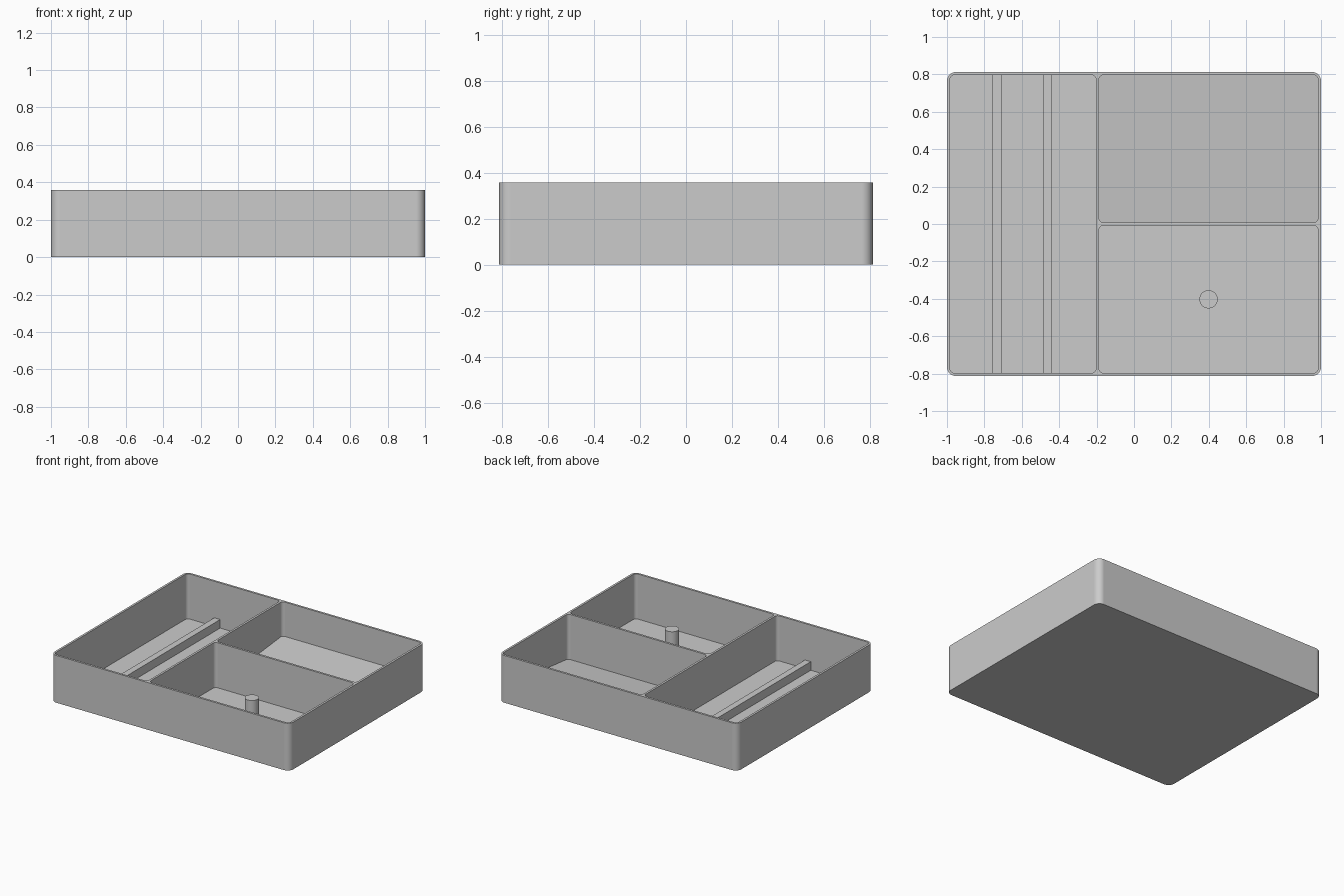
import bpy, bmesh
from math import sin, cos, pi, radians

cube = bpy.data.objects.get("Cube")
if cube:
    bpy.data.objects.remove(cube, do_unlink=True)

grey = bpy.data.materials.new("light grey plastic")
grey.use_nodes = True
grey.diffuse_color = (0.6, 0.6, 0.6, 1)
grey.node_tree.nodes["Principled BSDF"].inputs["Base Color"].default_value = (0.6, 0.6, 0.6, 1)

MM = 2 / 123                      # the tray is 123 units wide
WALL = FLOOR = MM
X, Y, H = 1.0, 50 * MM, 22 * MM
DIVIDER = -X + 49 * MM            # left side of the long divider
RAMP_RISE = 5 * MM


def finish(name, bm):
    """Turn a bmesh into a smooth-shaded object with sharp edges kept."""
    bmesh.ops.recalc_face_normals(bm, faces=bm.faces)
    mesh = bpy.data.meshes.new(name)
    bm.to_mesh(mesh)
    bm.free()
    obj = bpy.data.objects.new(name, mesh)
    bpy.context.collection.objects.link(obj)
    mesh.materials.append(grey)
    bpy.ops.object.select_all(action='DESELECT')
    obj.select_set(True)
    bpy.context.view_layer.objects.active = obj
    bpy.ops.object.shade_smooth_by_angle(angle=radians(30))
    weighted = obj.modifiers.new("even normals", 'WEIGHTED_NORMAL')
    weighted.keep_sharp = True
    return obj


def rounded_rect(x0, x1, y0, y1, r, steps=8):
    """Points around a rectangle with rounded corners, anticlockwise."""
    centres = [(x1 - r, y1 - r), (x0 + r, y1 - r), (x0 + r, y0 + r), (x1 - r, y0 + r)]
    points = []
    for i, (cx, cy) in enumerate(centres):
        for s in range(steps + 1):
            a = (i + s / steps) * pi / 2
            points.append((cx + r * cos(a), cy + r * sin(a)))
    return points


def flat(x, y):
    return FLOOR


def ramp(x, y):
    return FLOOR + RAMP_RISE * (y - WALL / 2) / (Y - 1.5 * WALL)


def base(x, y):
    return 0.0


# Tray: outer shell and three pockets sharing one rim
bm = bmesh.new()
rim = []
in_l, in_r, in_y = -X + WALL, X - WALL, Y - WALL
loops = [
    (rounded_rect(-X, X, -Y, Y, 3 * MM), base),
    (rounded_rect(in_l, DIVIDER, -in_y, in_y, 1.5 * MM), flat),
    (rounded_rect(DIVIDER + WALL, in_r, WALL / 2, in_y, 1.5 * MM), ramp),
    (rounded_rect(DIVIDER + WALL, in_r, -in_y, -WALL / 2, 1.5 * MM), flat),
]
for points, height in loops:
    top = [bm.verts.new((x, y, H)) for x, y in points]
    low = [bm.verts.new((x, y, height(x, y))) for x, y in points]
    n = len(points)
    for i in range(n):
        j = (i + 1) % n
        bm.faces.new((low[i], low[j], top[j], top[i]))
        rim.append(bm.edges.get((top[i], top[j])))
    bm.faces.new(low)
bmesh.ops.triangle_fill(bm, edges=rim, use_beauty=True, normal=(0, 0, 1))
finish("tray", bm)

# Two low ribs along the long compartment
for name, offset in (("outer_rib", 14), ("inner_rib", 30.5)):
    bm = bmesh.new()
    bmesh.ops.create_cube(bm, size=1)
    for v in bm.verts:
        v.co.x = in_l + (offset + 1.5 + 3 * v.co.x) * MM
        v.co.y *= 2 * in_y
        v.co.z = (2.75 + 4.5 * v.co.z) * MM
    finish(name, bm)

# Round peg in the middle of the front compartment
bm = bmesh.new()
bmesh.ops.create_cone(bm, cap_ends=True, segments=40, radius1=3 * MM,
                      radius2=3 * MM, depth=14.5 * MM)
peg_at = ((DIVIDER + WALL + in_r) / 2, -(in_y + WALL / 2) / 2, 7.75 * MM)
bmesh.ops.translate(bm, verts=bm.verts, vec=peg_at)
finish("peg", bm)
